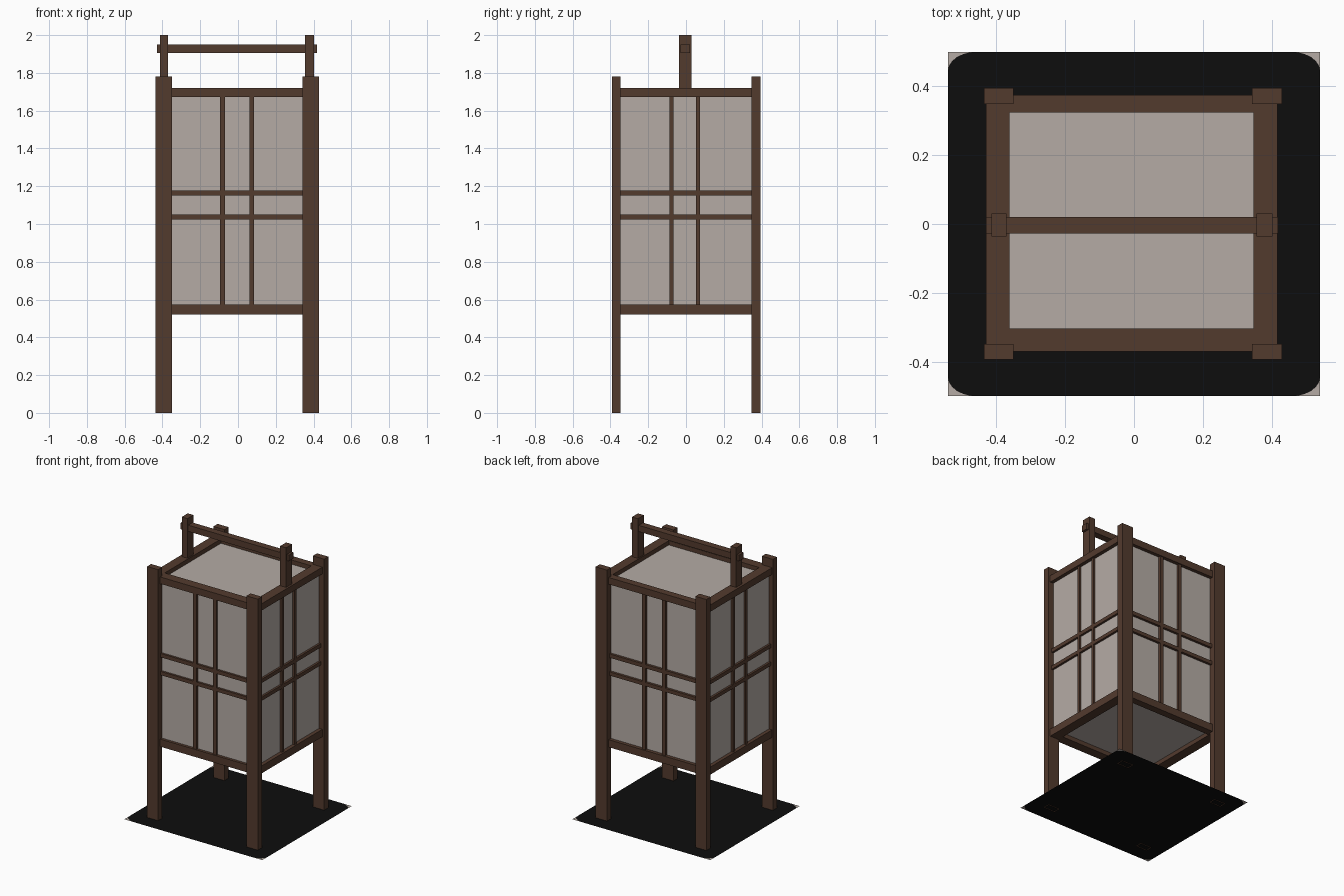
import bpy, bmesh, math

if "Cube" in bpy.data.objects:
    bpy.data.objects.remove(bpy.data.objects["Cube"])


def material(name, rgb):
    m = bpy.data.materials.new(name)
    m.diffuse_color = (*rgb, 1)
    m.use_nodes = True
    m.node_tree.nodes["Principled BSDF"].inputs["Base Color"].default_value = m.diffuse_color
    return m


WOOD = material("dark_wood", (0.086, 0.043, 0.027))
PAPER = material("pale_paper", (0.46, 0.41, 0.375))
BLACK = material("black_base", (0.004, 0.004, 0.004))


def finish(name, bm, *mats):
    me = bpy.data.meshes.new(name)
    bm.to_mesh(me)
    bm.free()
    for m in mats:
        me.materials.append(m)
    ob = bpy.data.objects.new(name, me)
    bpy.context.collection.objects.link(ob)
    return ob


def box(name, x, y, z, mat=WOOD, open_bottom=False):
    bm = bmesh.new()
    bmesh.ops.create_cube(bm, size=1)
    for v in bm.verts:
        for i, (lo, hi) in enumerate((x, y, z)):
            v.co[i] = lo if v.co[i] < 0 else hi
    if open_bottom:
        bm.normal_update()
        low = [f for f in bm.faces if f.normal.z < -0.9]
        bmesh.ops.delete(bm, geom=low, context='FACES_ONLY')
    return finish(name, bm, mat)


# Four corner legs, open underneath
LEFT, RIGHT = (-0.436, -0.35), (0.342, 0.43)
FRONT, BACK = (-0.393, -0.348), (0.348, 0.395)
for xn, x in (("left", LEFT), ("right", RIGHT)):
    for yn, y in (("front", FRONT), ("back", BACK)):
        box(f"{yn}_{xn}_leg", x, y, (0, 1.78), open_bottom=True)

# Paper lantern box
box("paper_box", (-0.405, 0.39), (-0.35, 0.35), (0.55, 1.69), PAPER)

# Top and bottom rails
for zn, z in (("bottom", (0.52, 0.573)), ("top", (1.672, 1.72))):
    box(f"{zn}_front_rail", (-0.425, 0.41), (-0.37, -0.303), z)
    box(f"{zn}_back_rail", (-0.425, 0.41), (0.324, 0.375), z)
    box(f"{zn}_left_rail", (-0.43, -0.361), (-0.36, 0.365), z)
    box(f"{zn}_right_rail", (0.347, 0.416), (-0.36, 0.365), z)

# Thin lattice slats on all four sides
cross = ((1.024, 1.05), (1.15, 1.177))
for side, y in (("front", (-0.365, -0.34)), ("back", (0.34, 0.367))):
    for i, z in enumerate(cross):
        box(f"{side}_cross_slat_{i}", (-0.40, 0.39), y, z)
    for i, x in enumerate(((-0.095, -0.069), (0.06, 0.086))):
        box(f"{side}_upright_slat_{i}", x, y, (0.56, 1.69))
for side, x in (("left", (-0.42, -0.39)), ("right", (0.375, 0.405))):
    for i, z in enumerate(cross):
        box(f"{side}_cross_slat_{i}", x, (-0.35, 0.35), z)
    for i, y in enumerate(((-0.087, -0.067), (0.053, 0.074))):
        box(f"{side}_upright_slat_{i}", x, y, (0.56, 1.69))

# Carrying handle
box("left_handle_post", (-0.414, -0.37), (-0.037, 0.03), (1.69, 2.0))
box("right_handle_post", (0.356, 0.402), (-0.037, 0.03), (1.69, 2.0))
box("handle_bar", (-0.43, 0.418), (-0.028, 0.021), (1.906, 1.95))

# Flat base: black sheet with rounded corners, pale paper in the corner tips
bm = bmesh.new()
HX, HY, RX, RY, Z, N = 0.54, 0.5, 0.085, 0.055, 0.005, 6
outline = []
for q, (sx, sy) in enumerate(((1, 1), (-1, 1), (-1, -1), (1, -1))):
    arc = []
    for k in range(N + 1):
        a = math.pi / 2 * (q + k / N)
        arc.append(bm.verts.new((sx * (HX - RX) + RX * math.cos(a),
                                 sy * (HY - RY) + RY * math.sin(a), Z)))
    tip = bm.verts.new((sx * HX, sy * HY, Z))
    for a, b in zip(arc, arc[1:]):
        bm.faces.new((tip, b, a)).material_index = 1
    outline += arc
bm.faces.new(outline)
bm.normal_update()
for f in bm.faces:
    if f.normal.z < 0:
        f.normal_flip()
finish("base_sheet", bm, BLACK, PAPER)
